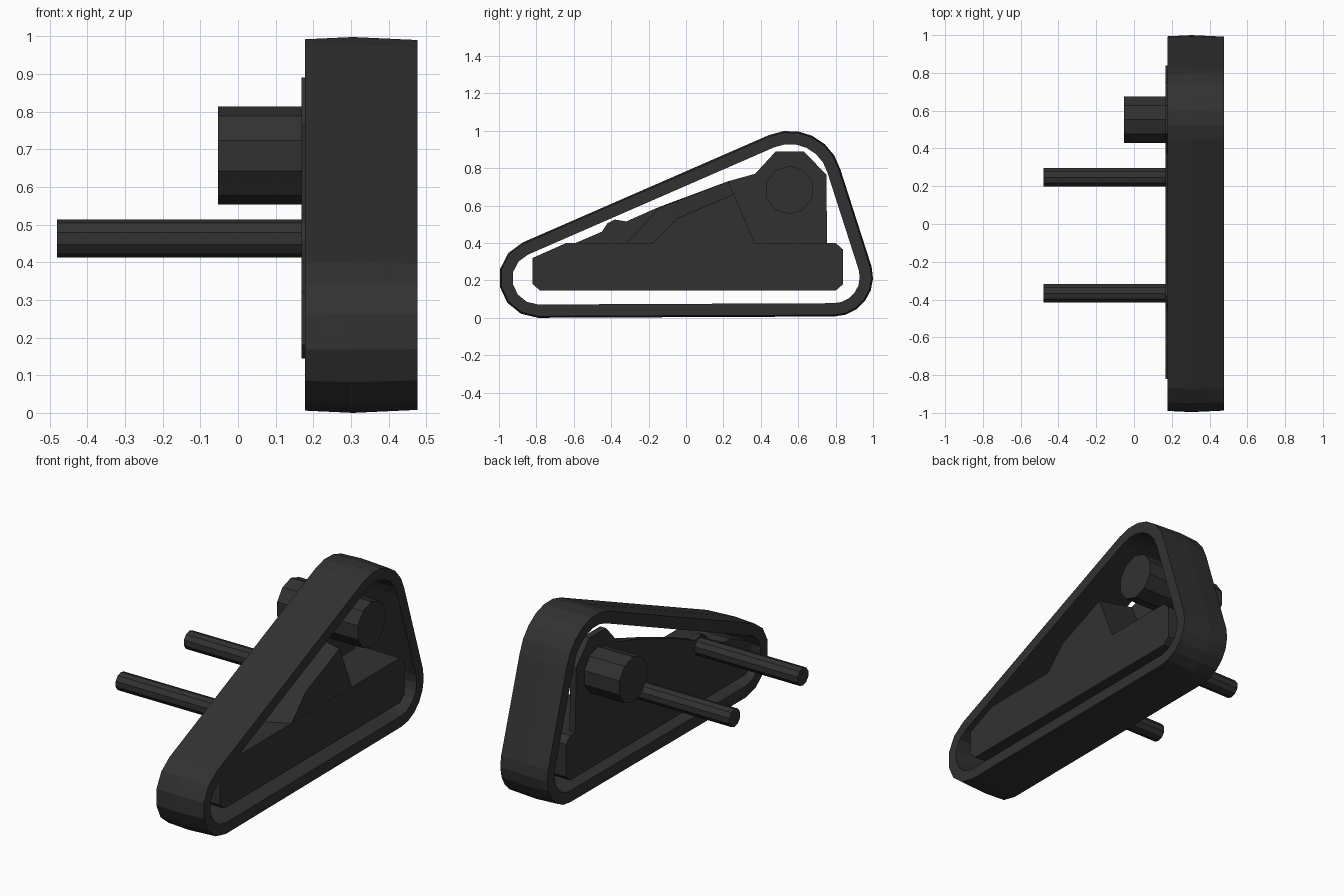
import bpy, bmesh, math

if "Cube" in bpy.data.objects:
    bpy.data.objects.remove(bpy.data.objects["Cube"])

dark = bpy.data.materials.new("dark_grey")
dark.diffuse_color = (0.031, 0.031, 0.031, 1)
dark.use_nodes = True
dark.node_tree.nodes["Principled BSDF"].inputs["Base Color"].default_value = dark.diffuse_color


def finish(name, bm):
    bmesh.ops.recalc_face_normals(bm, faces=bm.faces[:])
    me = bpy.data.meshes.new(name)
    bm.to_mesh(me)
    bm.free()
    me.materials.append(dark)
    ob = bpy.data.objects.new(name, me)
    bpy.context.collection.objects.link(ob)
    return ob


def loft(name, rings, closed=False):
    """Skin (x, profile) rings; cap the ends, or join last to first."""
    bm = bmesh.new()
    rows = [[bm.verts.new((x, y, z)) for y, z in prof] for x, prof in rings]
    n = len(rows[0])
    pairs = list(zip(rows, rows[1:]))
    if closed:
        pairs.append((rows[-1], rows[0]))
    for a, b in pairs:
        for i in range(n):
            j = (i + 1) % n
            bm.faces.new((a[i], a[j], b[j], b[i]))
    if not closed:
        bm.faces.new(rows[0])
        bm.faces.new(rows[-1])
    return finish(name, bm)


def rod(name, y, z, r, x0, x1):
    ring = [(y + r * math.sin(k * math.tau / 10), z + r * math.cos(k * math.tau / 10))
            for k in range(10)]
    return loft(name, [(x0, ring), (x1, ring)])


def track_profile(inset, steps=6):
    """Rounded triangle: three corner arcs joined by straight runs."""
    corners = [(-0.79, 0.21, 0.21, 113.3, 270), (0.79, 0.217, 0.21, 270, 375.7),
               (0.555, 0.72, 0.28, 15.7, 113.3)]
    pts = []
    for cy, cz, r, a0, a1 in corners:
        for k in range(steps + 1):
            a = math.radians(a0 + (a1 - a0) * k / steps)
            pts.append((cy + (r - inset) * math.cos(a), cz + (r - inset) * math.sin(a)))
    return pts


# Crowned track belt
loft("track_belt", [(0.178, track_profile(0.006)), (0.305, track_profile(0)),
                    (0.476, track_profile(0.008)), (0.476, track_profile(0.071)),
                    (0.178, track_profile(0.071))], closed=True)

# Lower frame block
base = [(-0.82, 0.18), (-0.78, 0.145), (0.80, 0.145), (0.84, 0.18), (0.84, 0.365),
        (0.80, 0.40), (-0.64, 0.40), (-0.82, 0.32)]
loft("frame_base", [(0.168, base), (0.462, base)])

# Thin back plate carrying the hub
plate = [(-0.60, 0.38), (-0.59, 0.40), (-0.45, 0.46), (-0.42, 0.505), (-0.38, 0.525),
         (-0.32, 0.515), (-0.15, 0.59), (0.225, 0.73), (0.37, 0.77), (0.48, 0.89),
         (0.63, 0.89), (0.75, 0.765), (0.755, 0.38)]
loft("back_plate", [(0.168, plate), (0.205, plate)])

# Chamfered brace in front of the plate
loft("frame_brace", [(0.2, [(-0.32, 0.395), (-0.15, 0.585), (0.225, 0.73), (0.37, 0.395)]),
                     (0.461, [(-0.18, 0.395), (-0.05, 0.53), (0.257, 0.66), (0.37, 0.395)])])

# Drive hub and the two axle rods
rod("drive_hub", 0.552, 0.683, 0.13, -0.053, 0.455)
for i, y in enumerate((0.247, -0.367)):
    rod("axle_rod_%d" % (i + 1), y, 0.463, 0.051, -0.48, 0.2)
